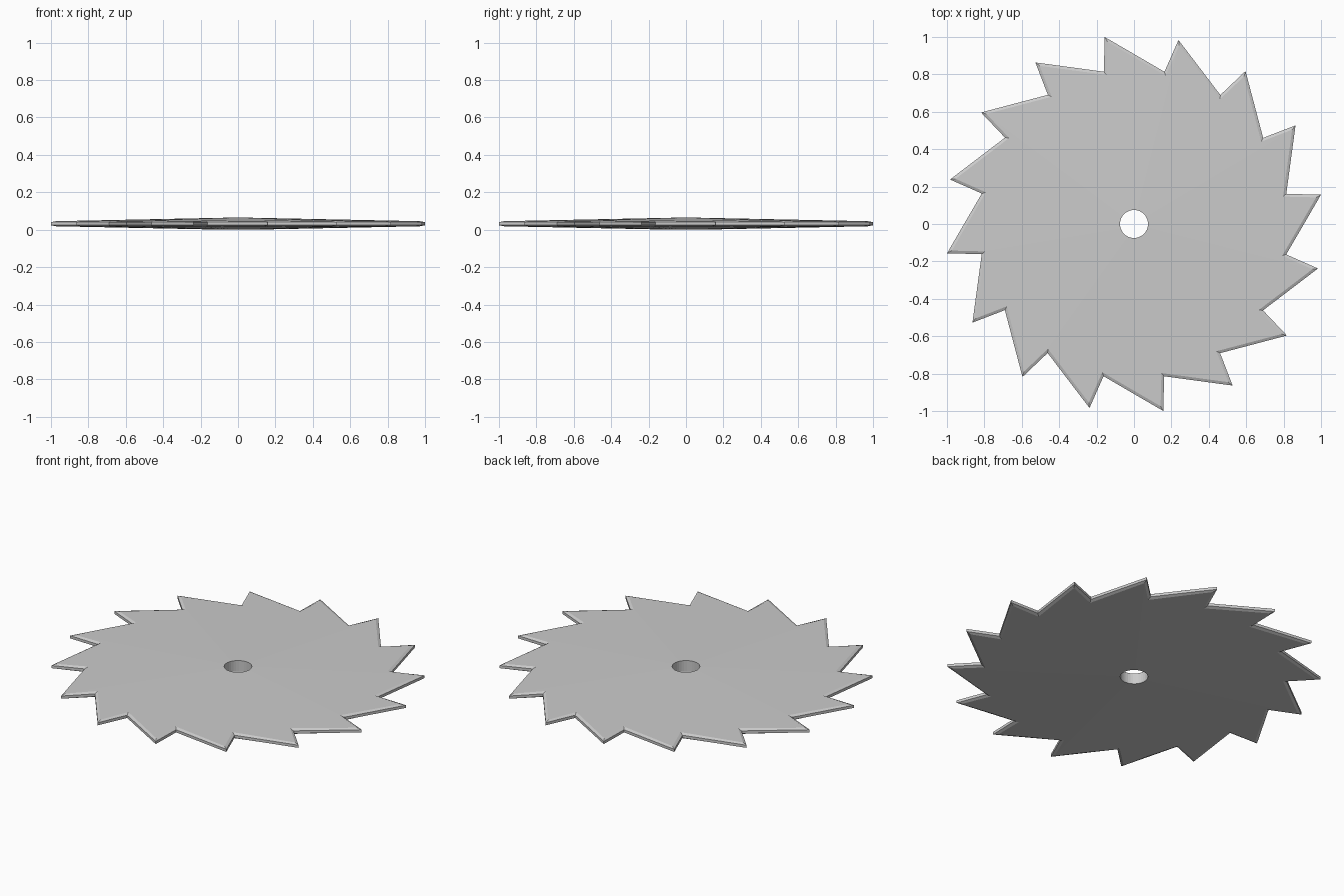
import bpy, bmesh, math
from mathutils import Vector

if "Cube" in bpy.data.objects:
    bpy.data.objects.remove(bpy.data.objects["Cube"])

TEETH, TIP_R, ROOT_R, HOLE_R = 16, 1.012, 0.83, 0.075
MID, HUB_HALF, RIM_HALF, EDGE_HALF = 0.032, 0.032, 0.013, 0.008
CHAMFER = 0.015


def polar(r, degrees):
    a = math.radians(degrees)
    return Vector((r * math.cos(a), r * math.sin(a)))


# Saw-tooth outline, counter-clockwise: tip then root of each tooth
outline, hole = [], []
for i in range(TEETH):
    a = 8.9 + i * 360 / TEETH
    outline += [polar(TIP_R, a), polar(ROOT_R, a + 2.3)]
    hole += [polar(HOLE_R, a), polar(HOLE_R, a + 11.25)]
n = len(outline)


def inset(i):
    """Mitred inward offset of an outline corner."""
    p = outline[i]
    d1 = (p - outline[i - 1]).normalized()
    d2 = (outline[(i + 1) % n] - p).normalized()
    n1, n2 = Vector((-d1.y, d1.x)), Vector((-d2.y, d2.x))
    return p + (n1 + n2) * CHAMFER / (1 + n1.dot(n2))


def half_thickness(r):
    """Blade tapers evenly from hub to rim."""
    return HUB_HALF + (RIM_HALF - HUB_HALF) * (r - HOLE_R) / (TIP_R - HOLE_R)


# Closed loop of rings: upper hub, upper face edge, rim, lower face edge, lower hub
bm = bmesh.new()
inner = [inset(i) for i in range(n)]


def ring(points, sign, half=None):
    return [bm.verts.new((p.x, p.y, MID + sign * (half or half_thickness(p.length))))
            for p in points]


rings = [ring(hole, 1), ring(inner, 1), ring(outline, 1, EDGE_HALF),
         ring(outline, -1, EDGE_HALF), ring(inner, -1), ring(hole, -1)]
for k, a in enumerate(rings):
    b = rings[(k + 1) % len(rings)]
    for i in range(n):
        j = (i + 1) % n
        bm.faces.new((a[i], b[i], b[j], a[j]))
bmesh.ops.recalc_face_normals(bm, faces=bm.faces)

mesh = bpy.data.meshes.new("saw_blade")
bm.to_mesh(mesh)
bm.free()
blade = bpy.data.objects.new("saw_blade", mesh)
bpy.context.collection.objects.link(blade)
